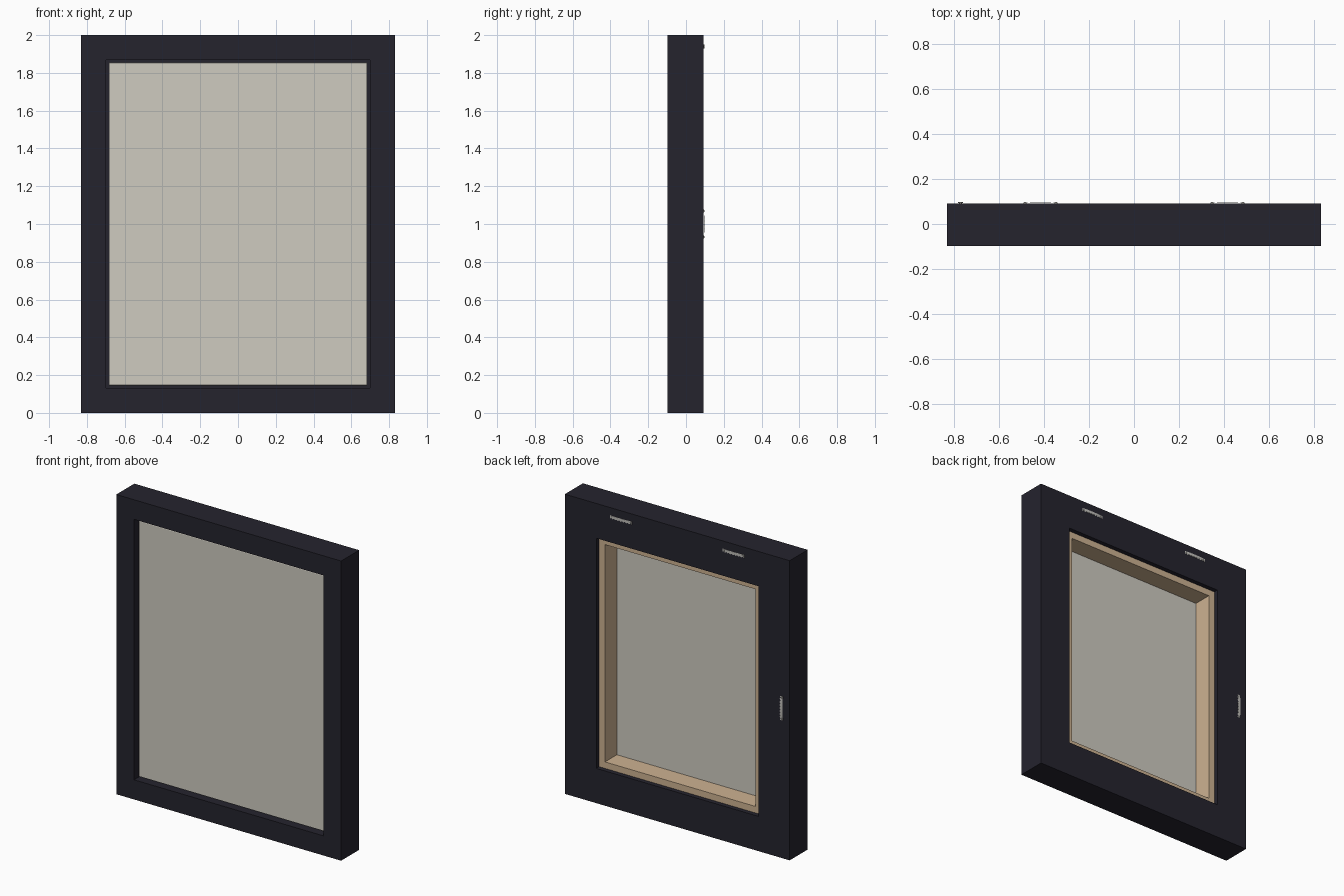
import bpy, bmesh, math
from mathutils import Matrix

if "Cube" in bpy.data.objects:
    bpy.data.objects.remove(bpy.data.objects["Cube"])

HALF_W, HEIGHT = 0.83, 2.0


def material(name, rgb):
    m = bpy.data.materials.new(name)
    m.diffuse_color = (*rgb, 1)
    m.use_nodes = True
    m.node_tree.nodes["Principled BSDF"].inputs["Base Color"].default_value = m.diffuse_color
    return m


FRAME = material("dark_navy_paint", (0.018, 0.017, 0.027))
CANVAS = material("off_white_canvas", (0.62, 0.595, 0.53))
WOOD = material("pale_wood", (0.61, 0.445, 0.285))
METAL = material("hanger_metal", (0.52, 0.51, 0.48))


def finish(bm, name, mat):
    bmesh.ops.recalc_face_normals(bm, faces=bm.faces[:])
    me = bpy.data.meshes.new(name)
    bm.to_mesh(me)
    bm.free()
    me.materials.append(mat)
    ob = bpy.data.objects.new(name, me)
    bpy.context.collection.objects.link(ob)
    return ob


def mitred_ring(name, profile, mat, capped=False):
    """Sweep (inset from outer edge, y) points round the rectangle.
    Capped: open profile whose first and last loops are filled."""
    bm = bmesh.new()
    loops = []
    for inset, y in profile:
        w, lo, hi = HALF_W - inset, inset, HEIGHT - inset
        loops.append([bm.verts.new(p) for p in
                      ((-w, y, lo), (w, y, lo), (w, y, hi), (-w, y, hi))])
    n = len(loops)
    for i in range(n - 1 if capped else n):
        a, b = loops[i], loops[(i + 1) % n]
        for k in range(4):
            j = (k + 1) % 4
            bm.faces.new((a[k], a[j], b[j], b[k]))
    if capped:
        bm.faces.new(loops[0])
        bm.faces.new(loops[-1])
    return finish(bm, name, mat)


# Outer frame: L-shaped section with a lip behind the canvas
mitred_ring("outer_frame", [(0, -0.098), (0.131, -0.098), (0.131, 0.062),
                            (0.232, 0.062), (0.232, 0.092), (0, 0.092)], FRAME)

# Canvas: shallow tray wrapped over the stretcher, with a softened front edge
mitred_ring("canvas", [(0.150, -0.070), (0.147, -0.069), (0.146, -0.066),
                       (0.146, 0.061), (0.149, 0.061), (0.149, -0.064)],
            CANVAS, capped=True)

# Wooden stretcher bars
mitred_ring("stretcher_bars", [(0.1495, -0.0638), (0.275, -0.0638),
                               (0.275, 0.0615), (0.1495, 0.0615)], WOOD)


def hanger(name, x, z, angle):
    """Arched sawtooth strip with a nail at each end, on the frame back."""
    bm = bmesh.new()
    length, teeth, thick = 0.16, 8, 0.0015
    steps = teeth * 2
    cols = []
    for i in range(steps + 1):
        t = 2 * i / steps - 1
        y = 0.0922 + 0.0043 * (1 - t * t)
        bottom = -0.012 if i % 2 == 0 else -0.005
        px = t * length / 2
        cols.append([bm.verts.new(p) for p in
                     ((px, y, bottom), (px, y, 0.010),
                      (px, y + thick, 0.010), (px, y + thick, bottom))])
    for a, b in zip(cols, cols[1:]):
        for k in range(4):
            j = (k + 1) % 4
            bm.faces.new((a[k], a[j], b[j], b[k]))
    bm.faces.new(cols[0])
    bm.faces.new(cols[-1])
    for s in (-1, 1):
        bmesh.ops.create_cone(
            bm, cap_ends=True, segments=10, radius1=0.007, radius2=0.005, depth=0.007,
            matrix=Matrix.Translation((s * 0.069, 0.0945, 0.0))
            @ Matrix.Rotation(-math.pi / 2, 4, 'X'))
    bmesh.ops.transform(bm, verts=bm.verts[:], matrix=Matrix.Translation((x, 0, z))
                        @ Matrix.Rotation(angle, 4, 'Y'))
    finish(bm, name, METAL)


# Two hangers on the top rail, one on the side rail for landscape hanging
hanger("top_hanger_right", 0.415, 1.94, 0)
hanger("top_hanger_left", -0.415, 1.94, 0)
hanger("side_hanger", -0.77, 1.0, -math.pi / 2)
